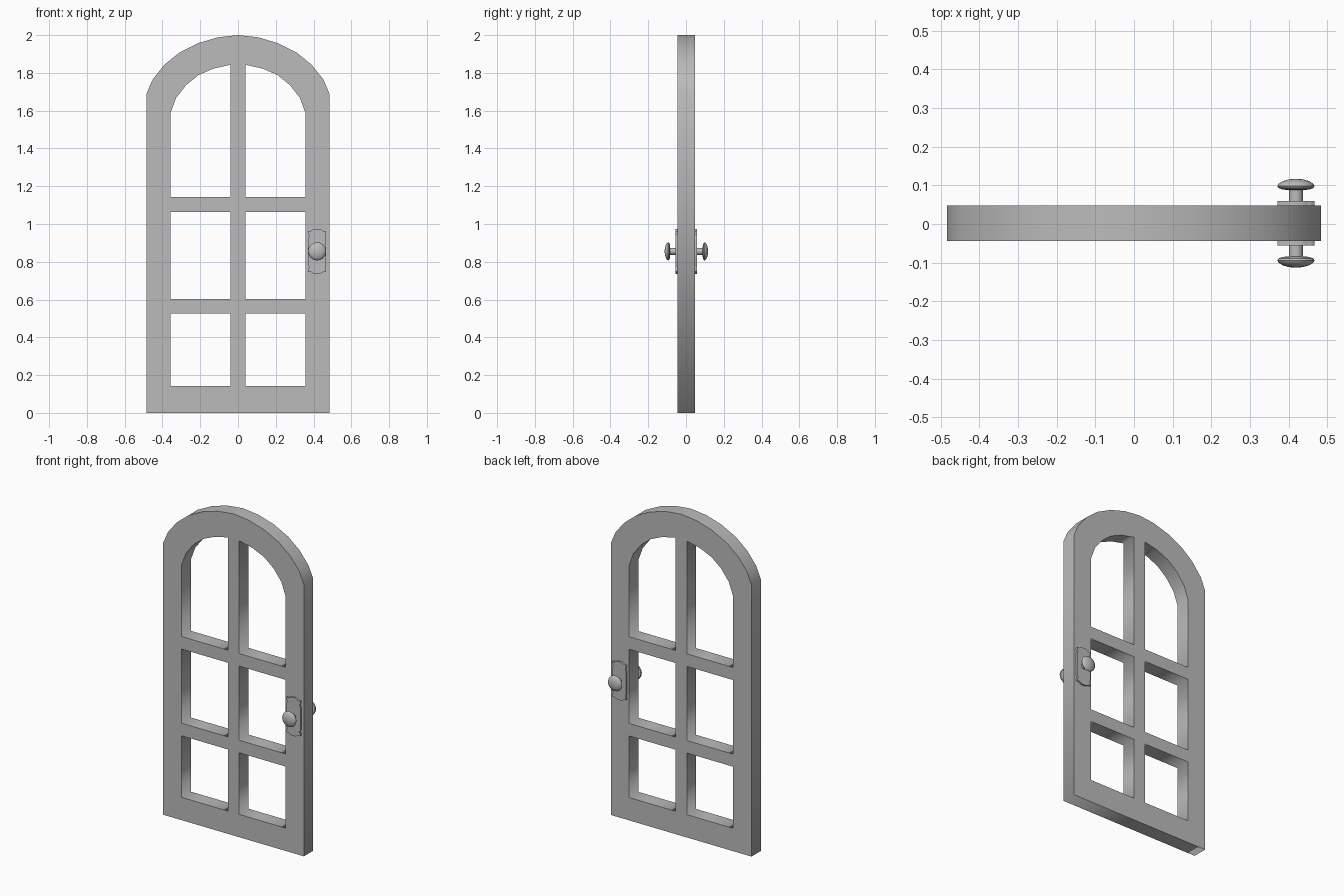
import bpy
import math

cube = bpy.data.objects.get("Cube")
if cube:
    bpy.data.objects.remove(cube, do_unlink=True)

grey = bpy.data.materials.new("plain grey")
grey.use_nodes = True
GREY = (0.5, 0.5, 0.5, 1)
grey.diffuse_color = GREY
grey.node_tree.nodes["Principled BSDF"].inputs["Base Color"].default_value = GREY

MID_Y = 0.002      # centre plane of the door
HALF_DEPTH = 0.046


def mirror_x(points):
    return [(-x, z) for x, z in reversed(points)]


def slab(name, outlines, half_depth, location):
    """Extrude closed x-z outlines; inner outlines become openings."""
    curve = bpy.data.curves.new(name, "CURVE")
    curve.dimensions = "2D"
    curve.fill_mode = "BOTH"
    curve.extrude = half_depth
    for points in outlines:
        spline = curve.splines.new("POLY")
        spline.points.add(len(points) - 1)
        for p, (x, z) in zip(spline.points, points):
            p.co = (x, z, 0, 1)
        spline.use_cyclic_u = True
    obj = bpy.data.objects.new(name, curve)
    bpy.context.collection.objects.link(obj)
    obj.rotation_euler.x = math.pi / 2
    obj.location = location
    bpy.ops.object.select_all(action="DESELECT")
    obj.select_set(True)
    bpy.context.view_layer.objects.active = obj
    bpy.ops.object.convert(target="MESH")
    obj = bpy.context.object
    obj.data.materials.clear()
    obj.data.materials.append(grey)
    return obj


def turned(name, profile, location, direction, segments=24):
    """Revolve a (radius, distance) profile around the y axis."""
    verts, faces = [], []
    for r, d in profile:
        for i in range(segments):
            a = math.tau * i / segments
            verts.append((r * math.cos(a), direction * d, r * math.sin(a)))
    for k in range(len(profile) - 1):
        for i in range(segments):
            j = (i + 1) % segments
            a, b = k * segments, (k + 1) * segments
            face = (a + i, a + j, b + j, b + i)
            faces.append(face if direction < 0 else face[::-1])
    cap = tuple(range((len(profile) - 1) * segments, len(verts)))
    faces.append(cap if direction < 0 else cap[::-1])
    mesh = bpy.data.meshes.new(name)
    mesh.from_pydata(verts, [], faces)
    mesh.materials.append(grey)
    obj = bpy.data.objects.new(name, mesh)
    bpy.context.collection.objects.link(obj)
    obj.location = location
    bpy.ops.object.select_all(action="DESELECT")
    obj.select_set(True)
    bpy.context.view_layer.objects.active = obj
    bpy.ops.object.shade_smooth_by_angle(angle=math.radians(35))
    return obj


# Door leaf: arched outline with six openings
arch = [(0.484, 1.69), (0.452, 1.765), (0.39, 1.843), (0.31, 1.908),
        (0.212, 1.957), (0.108, 1.988)]
outer = [(-0.484, 0), (0.484, 0)] + arch + [(0, 2)] + mirror_x(arch)

IN, OUT = 0.039, 0.357
panes = [[(IN, lo), (OUT, lo), (OUT, hi), (IN, hi)]
         for lo, hi in ((0.142, 0.525), (0.603, 1.064))]
panes.append([(IN, 1.142), (OUT, 1.142), (OUT, 1.587), (0.328, 1.667),
              (0.275, 1.735), (0.21, 1.788), (0.13, 1.823), (IN, 1.843)])
openings = panes + [mirror_x(p) for p in panes]
slab("door_leaf", [outer] + openings, HALF_DEPTH, (0, MID_Y, 0))

# Handle plate outline: notched corners and a small crest at each end
quarter = [(0.048, 0.072), (0.043, 0.079), (0.043, 0.088), (0.048, 0.096),
           (0.048, 0.108), (0.034, 0.108), (0.027, 0.113), (0.014, 0.119)]
half = [(x, -z) for x, z in reversed(quarter)] + quarter
plate = half + mirror_x(half)

# Knob: neck, flattened round grip
knob = [(0.018, 0), (0.018, 0.04), (0.034, 0.041), (0.045, 0.045),
        (0.048, 0.05), (0.045, 0.056), (0.034, 0.063), (0.02, 0.067),
        (0.006, 0.069)]

HANDLE_X, HANDLE_Z = 0.419, 0.855
for side, sign in (("front", -1), ("back", 1)):
    surface = MID_Y + sign * HALF_DEPTH
    slab(side + "_handle_plate", [plate], 0.006,
         (HANDLE_X, surface + sign * 0.005, HANDLE_Z))
    turned(side + "_knob", knob, (HANDLE_X, surface, HANDLE_Z), sign)
